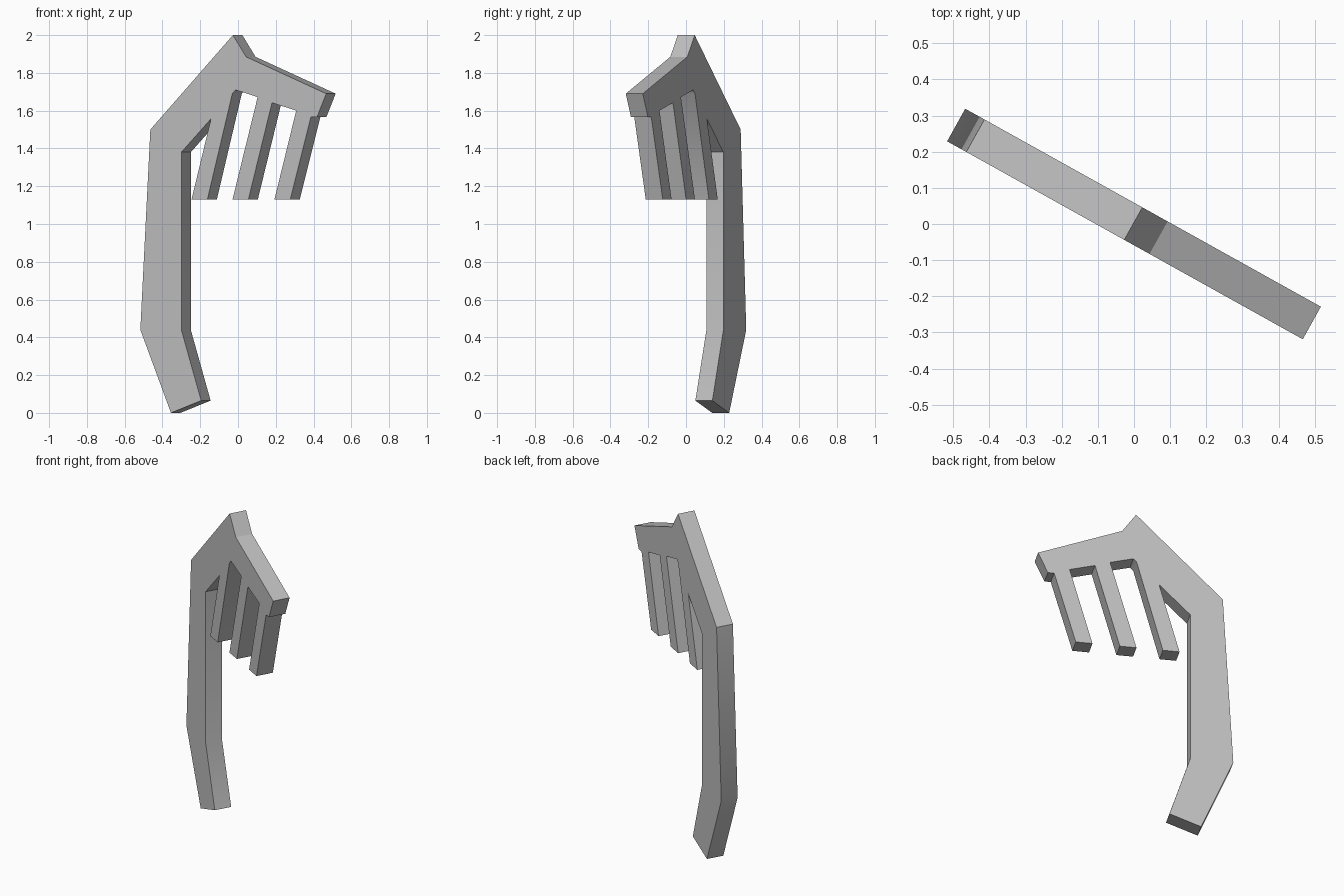
import bpy, bmesh, math
from mathutils import Matrix

cube = bpy.data.objects.get("Cube")
if cube:
    bpy.data.objects.remove(cube, do_unlink=True)

TURN = math.radians(-29.1)
THICK = 0.103
TINE_BOTTOM = 1.13

grey = bpy.data.materials.new("plain grey")
grey.use_nodes = True
colour = (0.52, 0.52, 0.52, 1)
grey.diffuse_color = colour
grey.node_tree.nodes["Principled BSDF"].inputs["Base Color"].default_value = colour


def tine(right_top, left_top, bottom_x, width=0.084):
    """Outline of one slanted tine, from its right root to its left root."""
    return [right_top, (bottom_x + width, TINE_BOTTOM), (bottom_x, TINE_BOTTOM), left_top]


# Outline as seen from the front: crown and arm, three tines, bent handle
crown = [(-0.027, 2.0), (0.043, 1.885), (0.467, 1.69), (0.418, 1.566)]
tines = (tine((0.386, 1.566), (0.308, 1.6), 0.193)
         + tine((0.18, 1.642), (0.104, 1.672), -0.029)
         + [(-0.013, 1.71)]
         + tine((-0.03, 1.69), (-0.143, 1.557), -0.246))
handle = [(-0.3, 1.38), (-0.3, 0.44), (-0.195, 0.065), (-0.355, 0),
          (-0.517, 0.44), (-0.464, 1.5)]
outline = crown + tines + handle

# Extrude the outline to a plate, then turn it about the upright axis
bm = bmesh.new()
verts = [bm.verts.new(((x + 0.025) / math.cos(TURN), -THICK / 2, z)) for x, z in outline]
front = bm.faces.new(verts)
grown = bmesh.ops.extrude_face_region(bm, geom=[front], use_keep_orig=True)
back = [v for v in grown["geom"] if isinstance(v, bmesh.types.BMVert)]
bmesh.ops.translate(bm, verts=back, vec=(0, THICK, 0))
bmesh.ops.recalc_face_normals(bm, faces=bm.faces)
bmesh.ops.rotate(bm, verts=bm.verts, cent=(0, 0, 0), matrix=Matrix.Rotation(TURN, 3, "Z"))

mesh = bpy.data.meshes.new("rake_blade")
bm.to_mesh(mesh)
bm.free()
mesh.materials.append(grey)
blade = bpy.data.objects.new("rake_blade", mesh)
bpy.context.collection.objects.link(blade)

# Soften only the shallow bends of the rim
bpy.ops.object.select_all(action="DESELECT")
blade.select_set(True)
bpy.context.view_layer.objects.active = blade
bpy.ops.object.shade_smooth_by_angle(angle=math.radians(30))
